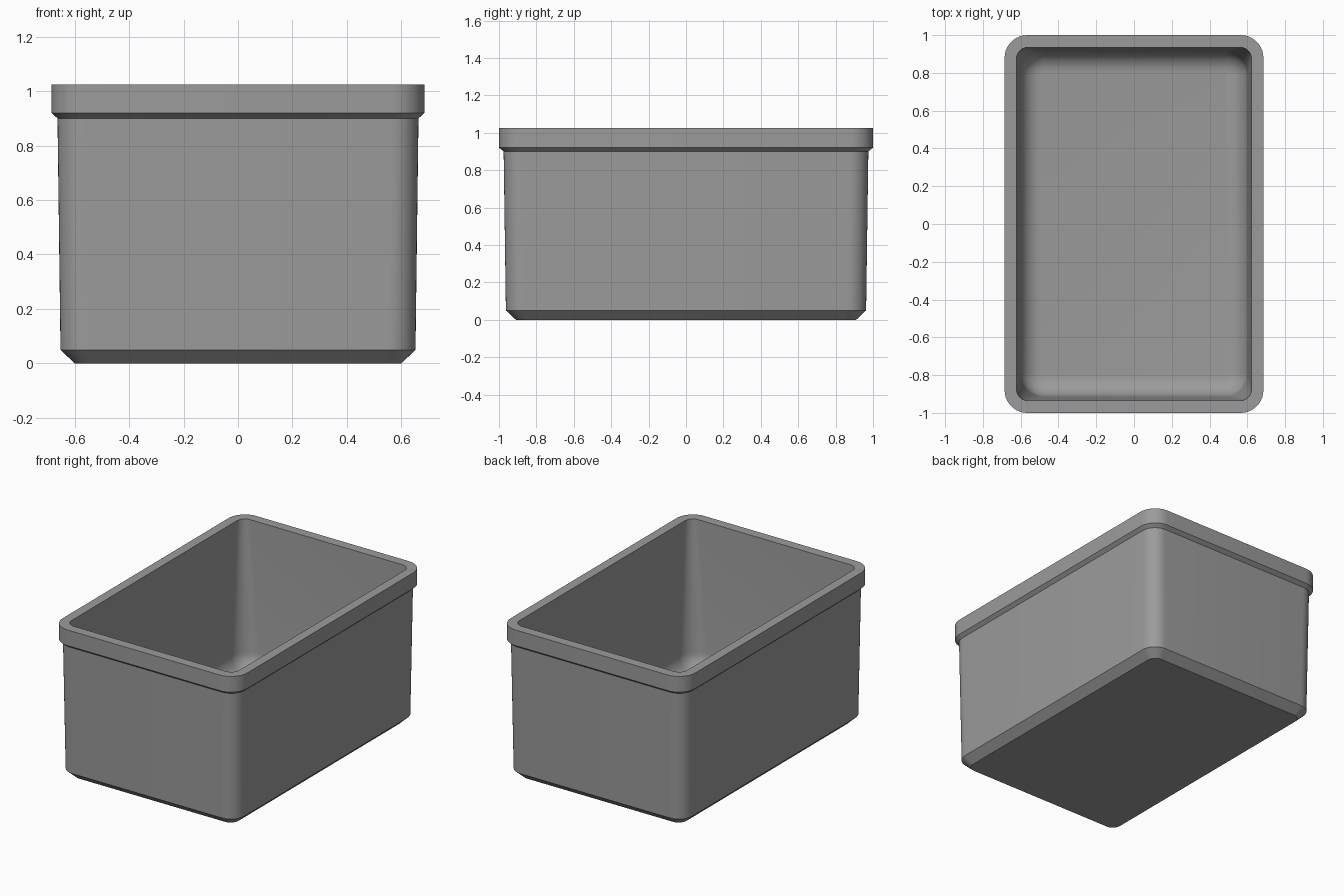
import bpy, bmesh, math

if "Cube" in bpy.data.objects:
    bpy.data.objects.remove(bpy.data.objects["Cube"])

grey = bpy.data.materials.new("mid grey")
grey.diffuse_color = (0.33, 0.33, 0.33, 1)
grey.use_nodes = True
grey.node_tree.nodes["Principled BSDF"].inputs["Base Color"].default_value = grey.diffuse_color

CORNER_STEPS = 10


def rounded_ring(bm, hx, hy, z, r):
    """Loop of vertices around a rounded rectangle."""
    ring = []
    for i, (sx, sy) in enumerate([(1, 1), (-1, 1), (-1, -1), (1, -1)]):
        for k in range(CORNER_STEPS + 1):
            a = math.pi / 2 * (i + k / CORNER_STEPS)
            ring.append(bm.verts.new((sx * (hx - r) + r * math.cos(a),
                                      sy * (hy - r) + r * math.sin(a), z)))
    return ring


# Wall profile from outer base, over the rim, down to the inner floor:
# half width, half depth, height, corner radius
profile = [
    (0.60, 0.91, 0.0, 0.06),       # base
    (0.652, 0.963, 0.05, 0.10),    # base chamfer
    (0.663, 0.975, 0.90, 0.10),    # tapered wall
    (0.685, 1.0, 0.92, 0.12),      # rim underside
    (0.685, 1.0, 1.025, 0.12),     # rim outer top
    (0.622, 0.935, 1.025, 0.06),   # rim inner top
]

# Inner wall ends in a rounded fillet that meets the floor
FILLET, FLOOR = 0.11, 0.05
for k in range(9):
    a = math.pi / 2 * k / 8
    inset = FILLET * (1 - math.cos(a))
    profile.append((0.602 - inset, 0.914 - inset,
                    FLOOR + FILLET * (1 - math.sin(a)), 0.125 - inset))

bm = bmesh.new()
rings = [rounded_ring(bm, *p) for p in profile]
n = len(rings[0])
for lower, upper in zip(rings, rings[1:]):
    for i in range(n):
        j = (i + 1) % n
        bm.faces.new((lower[i], lower[j], upper[j], upper[i]))
bm.faces.new(rings[0][::-1])   # underside
bm.faces.new(rings[-1])        # inner floor
bmesh.ops.recalc_face_normals(bm, faces=bm.faces)

mesh = bpy.data.meshes.new("storage_bin")
bm.to_mesh(mesh)
bm.free()
mesh.materials.append(grey)
bin_obj = bpy.data.objects.new("storage_bin", mesh)
bpy.context.collection.objects.link(bin_obj)
bpy.context.view_layer.objects.active = bin_obj
bin_obj.select_set(True)
bpy.ops.object.shade_smooth_by_angle(angle=math.radians(30))
